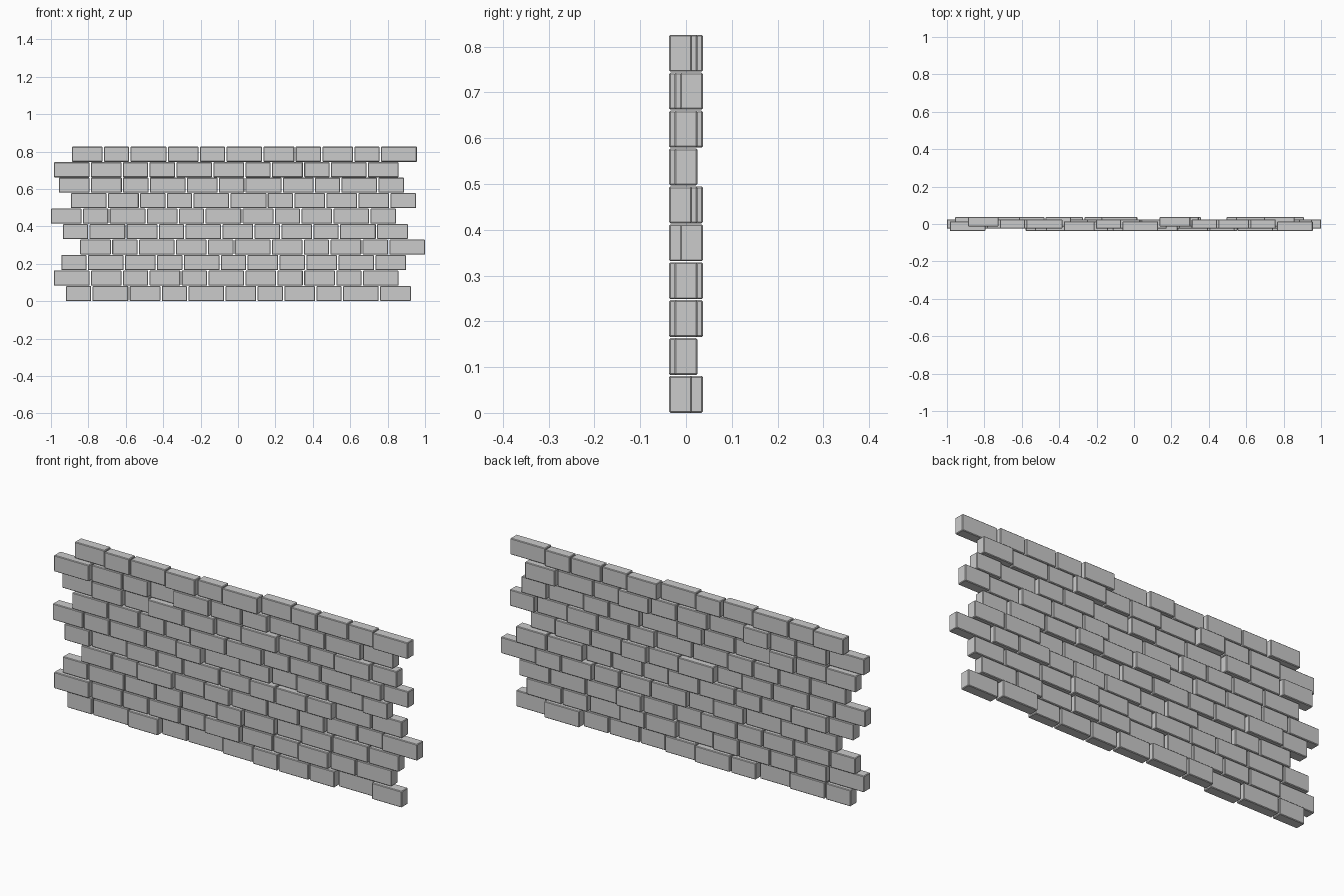
import bpy
import bmesh
import random
from mathutils import Matrix, Vector

if "Cube" in bpy.data.objects:
    bpy.data.objects.remove(bpy.data.objects["Cube"])

random.seed(4)

WIDTH = {"S": 0.135, "M": 0.164, "L": 0.191}
SHIFT = {"A": -0.012, "B": 0.0, "C": 0.012}   # forward, middle, back
GAP, HEIGHT, PITCH, DEPTH = 0.0075, 0.0805, 0.0828, 0.050

# Each course, bottom to top: left end, brick sizes, depth shift of first and last brick
COURSES = [
    (-0.920, "SLMSLMSMSLM", "BA"),
    (-0.985, "LMSMSLMSMSL", "AB"),
    (-0.945, "SLMSLSMSMLM", "BB"),
    (-0.844, "MSLMSLMSMSL", "BB"),
    (-0.936, "SLMSLMSMSLM", "BC"),
    (-1.000, "MSLMSLMSMLS", "BA"),
    (-0.893, "LMSSLLSMMMS", "BB"),
    (-0.957, "MMSLMSLMSLS", "CB"),
    (-0.985, "LMSSLMSMSLM", "AC"),
    (-0.888, "MSLMSLMSMSL", "CA"),
]


def add_brick(bm, x, y, z, width):
    """One block with finely chamfered edges, x and z at its lower left corner."""
    centre = Vector((x + width / 2, y, z + HEIGHT / 2))
    size = Matrix.Diagonal((width, DEPTH, HEIGHT, 1))
    verts = bmesh.ops.create_cube(bm, size=1, matrix=Matrix.Translation(centre) @ size)["verts"]
    edges = list({e for v in verts for e in v.link_edges})
    bmesh.ops.bevel(bm, geom=edges, offset=0.003, segments=1, affect="EDGES")


# Courses of staggered bricks, one object each
for row, (left, sizes, ends) in enumerate(COURSES):
    bm = bmesh.new()
    x = left
    for i, size in enumerate(sizes):
        shift = random.choice("ABBC")
        if i == 0:
            shift = ends[0]
        elif i == len(sizes) - 1:
            shift = ends[1]
        add_brick(bm, x, SHIFT[shift], row * PITCH, WIDTH[size])
        x += WIDTH[size] + GAP
    mesh = bpy.data.meshes.new(f"brick_course_{row + 1}")
    bm.to_mesh(mesh)
    bm.free()
    bpy.context.collection.objects.link(bpy.data.objects.new(mesh.name, mesh))
